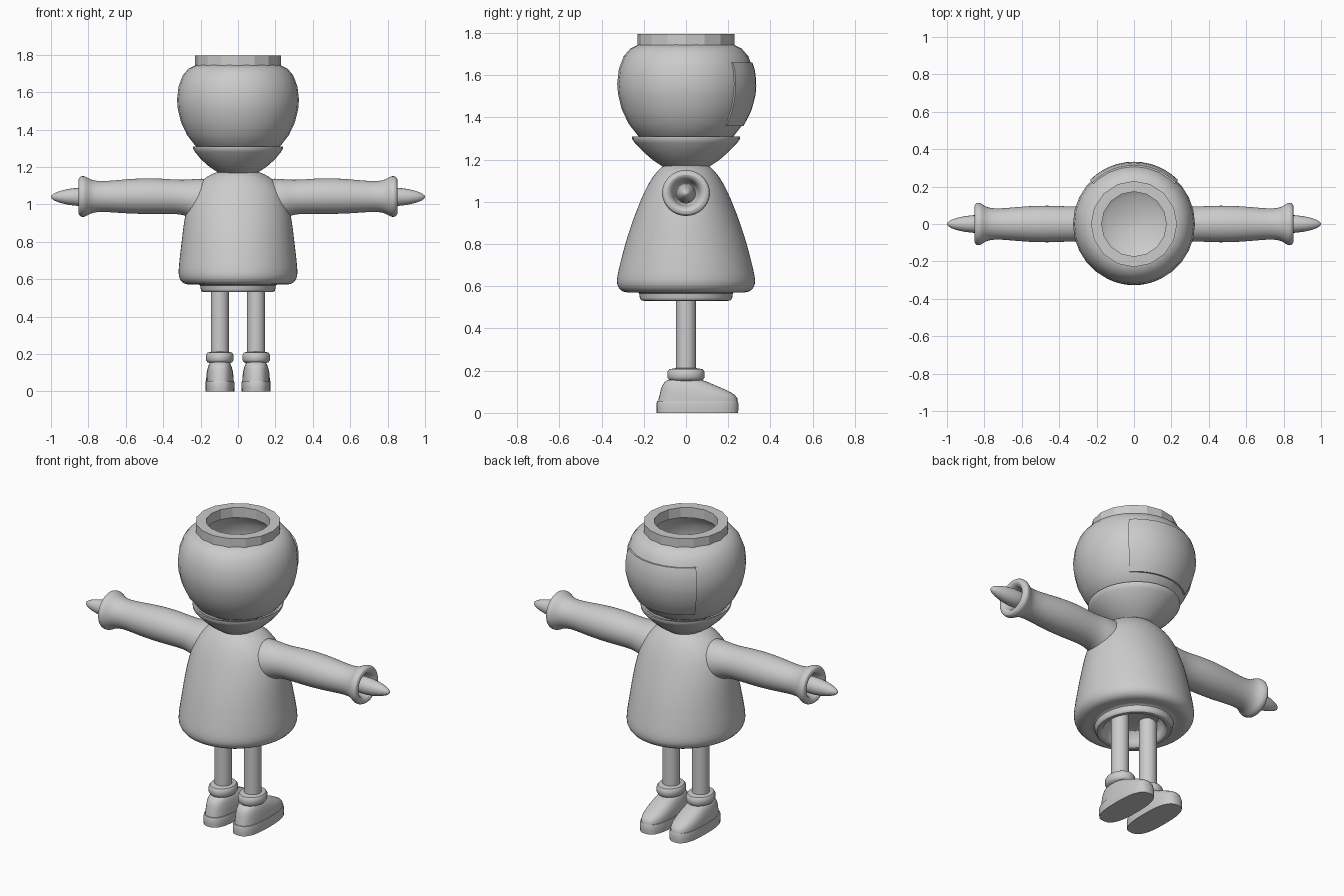
import bpy, bmesh, math
from mathutils import Vector

grey = bpy.data.materials.new("light_grey")
grey.diffuse_color = (0.6, 0.6, 0.6, 1)


def finish(bm, name, angle=40, subsurf=0):
    bmesh.ops.recalc_face_normals(bm, faces=bm.faces)
    mesh = bpy.data.meshes.new(name)
    bm.to_mesh(mesh)
    bm.free()
    ob = bpy.data.objects.new(name, mesh)
    bpy.context.collection.objects.link(ob)
    mesh.materials.append(grey)
    if subsurf:
        mod = ob.modifiers.new("smooth", 'SUBSURF')
        mod.levels = mod.render_levels = subsurf
    bpy.ops.object.select_all(action='DESELECT')
    ob.select_set(True)
    bpy.context.view_layer.objects.active = ob
    bpy.ops.object.shade_smooth_by_angle(angle=math.radians(angle))
    return ob


def loft(name, rings, n=32, axis='Z', side=1, power=1.0, offset=(0, 0, 0),
         angle=40, subsurf=0, closed=False):
    """Rings are (position, half_a, half_b, centre_b); a, b = x, y on Z or y, z on X."""
    bm = bmesh.new()
    loops = []
    for pos, a, b, cb in rings:
        loop = []
        for i in range(n):
            t = 2 * math.pi * i / n
            c, s = math.cos(t), math.sin(t)
            u = a * math.copysign(abs(c) ** power, c)
            v = cb + b * math.copysign(abs(s) ** power, s)
            p = (u, v, pos) if axis == 'Z' else (side * pos, u, v)
            loop.append(bm.verts.new(Vector(p) + Vector(offset)))
        loops.append(loop)
    pairs = list(zip(loops, loops[1:]))
    if closed:
        pairs.append((loops[-1], loops[0]))
    for l0, l1 in pairs:
        for i in range(n):
            j = (i + 1) % n
            bm.faces.new((l0[i], l0[j], l1[j], l1[i]))
    if not closed:
        bm.faces.new(loops[0])
        bm.faces.new(loops[-1])
    return finish(bm, name, angle, subsurf)


def round_rings(profile):
    return [(z, r, r, 0) for r, z in profile]


# coat with a turned-in hem and hollow underside
loft("coat", [
    (0.62, .02, .02, 0), (0.62, .15, .16, 0), (0.55, .155, .17, 0),
    (0.53, .17, .185, 0), (0.53, .195, .215, 0), (0.545, .202, .222, 0),
    (0.57, .20, .22, 0), (0.575, .22, .24, 0), (0.568, .27, .285, 0),
    (0.58, .30, .315, 0), (0.61, .32, .332, 0), (0.65, .32, .328, 0),
    (0.72, .313, .311, 0), (0.80, .303, .290, 0), (0.87, .295, .268, 0),
    (0.94, .285, .243, 0), (1.01, .268, .215, 0), (1.07, .245, .188, 0),
    (1.12, .205, .158, 0), (1.15, .165, .132, 0), (1.172, .12, .11, 0),
    (1.18, .08, .08, 0)], subsurf=1)

# flared collar
loft("collar", [
    (1.16, .09, .10, 0), (1.172, .11, .118, 0), (1.20, .152, .16, 0),
    (1.24, .197, .205, 0), (1.28, .23, .243, 0), (1.298, .24, .256, 0),
    (1.31, .24, .256, 0), (1.306, .225, .235, 0), (1.28, .20, .21, 0),
    (1.24, .1, .1, 0)])

# hollow head bowl
head_profile = [(.02, 1.26), (.16, 1.27), (.225, 1.31), (.272, 1.37), (.305, 1.44),
                (.322, 1.51), (.326, 1.56), (.318, 1.63), (.295, 1.69), (.265, 1.725),
                (.225, 1.745), (.18, 1.745), (.23, 1.71), (.27, 1.65), (.285, 1.56),
                (.27, 1.46), (.22, 1.37), (.15, 1.32), (.02, 1.30)]
loft("head", round_rings(head_profile), n=28)

# faceted opening rim
loft("head_rim", round_rings([(.23, 1.74), (.23, 1.795), (.173, 1.795), (.173, 1.735)]),
     n=16, angle=15, closed=True)


# curved face plate on the head
def head_radius(z):
    for (r0, z0), (r1, z1) in zip(head_profile[2:9], head_profile[3:10]):
        if z0 <= z <= z1:
            return r0 + (r1 - r0) * (z - z0) / (z1 - z0)


bm = bmesh.new()
rows, cols = 8, 12
grid = {}
for k, gap in enumerate((-0.002, 0.008)):
    for r in range(rows + 1):
        z = 1.36 + 0.30 * r / rows
        rad = head_radius(z) + gap
        for c in range(cols + 1):
            t = math.radians(45 + 90 * c / cols)
            grid[k, r, c] = bm.verts.new((rad * math.cos(t), rad * math.sin(t), z))
    for r in range(rows):
        for c in range(cols):
            bm.faces.new([grid[k, r + a, c + b] for a, b in ((0, 0), (0, 1), (1, 1), (1, 0))])
edge = ([(0, c) for c in range(cols)] + [(r, cols) for r in range(rows)]
        + [(rows, c) for c in range(cols, 0, -1)] + [(r, 0) for r in range(rows, 0, -1)])
for p, q in zip(edge, edge[1:] + edge[:1]):
    bm.faces.new((grid[(0, *p)], grid[(0, *q)], grid[(1, *q)], grid[(1, *p)]))
finish(bm, "face_plate")

for side, label in ((1, "right"), (-1, "left")):
    # sleeve flaring into the coat, with a rolled open cuff
    loft(label + "_sleeve", [
        (.12, .11, .12, 1.02), (.20, .11, .118, 1.02), (.25, .105, .105, 1.03),
        (.29, .095, .093, 1.038), (.36, .094, .092, 1.042), (.46, .1, .097, 1.045),
        (.58, .096, .094, 1.043), (.70, .083, .082, 1.042), (.77, .083, .083, 1.042),
        (.80, .098, .098, 1.042), (.815, .111, .108, 1.042), (.835, .116, .111, 1.042),
        (.85, .108, .103, 1.042), (.855, .09, .086, 1.042), (.845, .072, .07, 1.042),
        (.82, .06, .06, 1.042), (.76, .055, .055, 1.042), (.75, .01, .01, 1.042)],
         axis='X', side=side, subsurf=1)
    # pointed hand
    loft(label + "_hand", [
        (.74, .03, .03, 1.04), (.80, .046, .048, 1.04), (.86, .047, .048, 1.04),
        (.91, .041, .042, 1.04), (.95, .032, .032, 1.04), (.98, .021, .021, 1.04),
        (.995, .01, .01, 1.04), (1.0, .002, .002, 1.04)], n=20, axis='X', side=side)

    x = side * 0.097
    # leg
    loft(label + "_leg", round_rings([(.048, .14), (.048, .66)]), n=24, offset=(x, 0, 0))
    # rolled ankle cuff
    loft(label + "_ankle_cuff", [
        (.15, .05, .06, 0), (.156, .066, .08, 0), (.168, .074, .088, 0),
        (.195, .074, .088, 0), (.207, .066, .08, 0), (.212, .046, .048, 0)],
         offset=(x, 0, 0))
    # shoe sole
    loft(label + "_sole", [
        (0, .077, .193, .054), (.02, .078, .194, .054), (.046, .078, .194, .054),
        (.056, .076, .190, .054), (.058, .05, .15, .054)],
         power=.75, offset=(x, 0, 0))
    # shoe upper
    loft(label + "_shoe_upper", [
        (.05, .073, .188, .056), (.068, .073, .187, .057), (.088, .072, .176, .052),
        (.108, .069, .156, .036), (.128, .064, .129, .016), (.145, .058, .104, .002),
        (.155, .05, .083, -.006), (.159, .03, .05, -.006)],
         power=.8, offset=(x, 0, 0))
